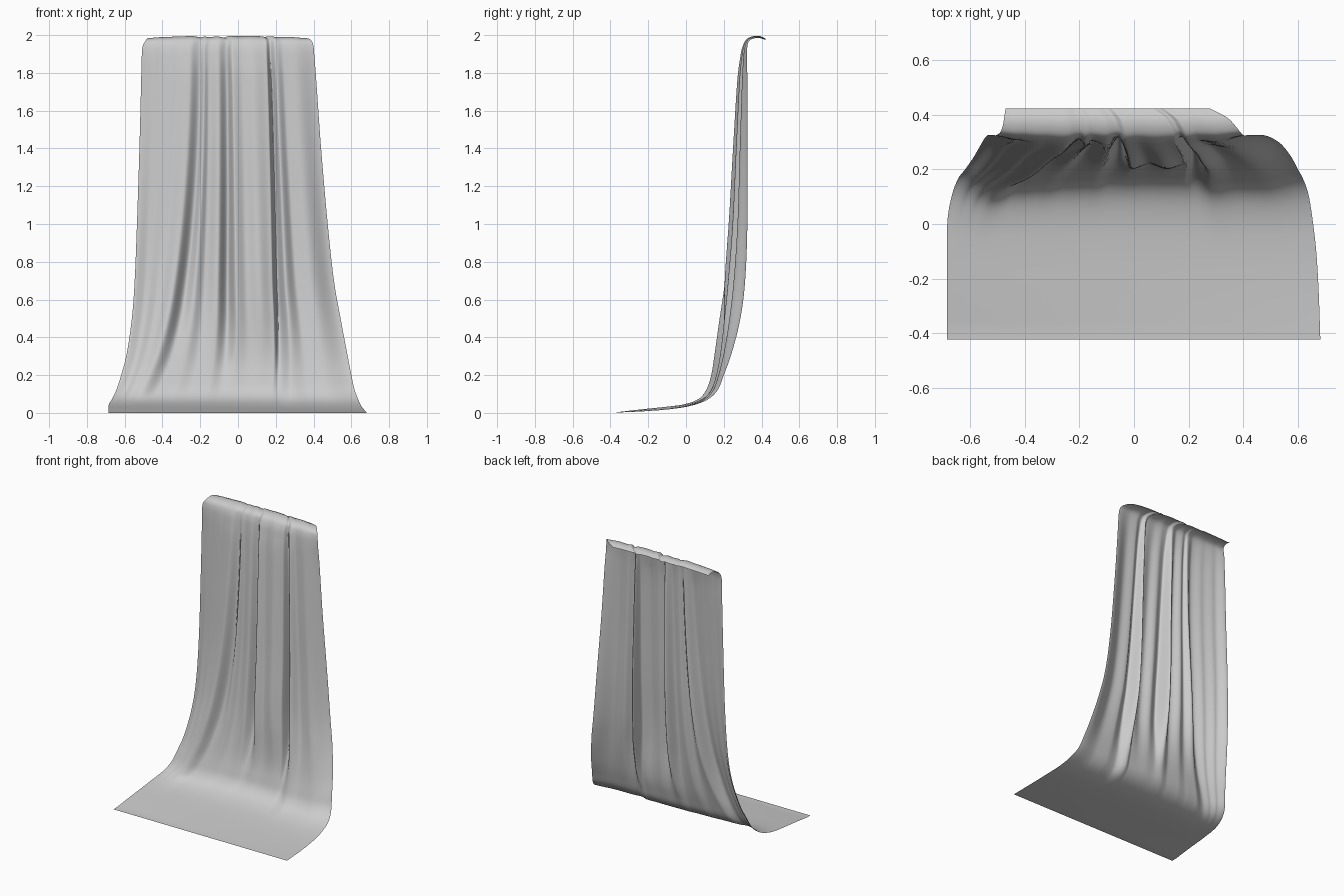
import bpy
import bmesh
import math

cube = bpy.data.objects.get("Cube")
if cube:
    bpy.data.objects.remove(cube, do_unlink=True)

# Rows from the floor hem to the rolled top: rear y, front y, z, left edge x, right edge x
ROWS = [
    (-.422, -.422, 0, -.685, .682),
    (-.25, -.25, .007, -.685, .676),
    (-.1, -.1, .018, -.685, .667),
    (.02, 0, .036, -.682, .653),
    (.11, .07, .068, -.665, .638),
    (.167, .108, .12, -.643, .618),
    (.2, .132, .2, -.618, .6),
    (.243, .147, .32, -.588, .577),
    (.288, .165, .5, -.562, .543),
    (.313, .19, .7, -.547, .508),
    (.325, .22, 1, -.535, .475),
    (.325, .245, 1.4, -.522, .44),
    (.325, .268, 1.75, -.513, .415),
    (.322, .285, 1.88, -.51, .405),
    (.325, .298, 1.94, -.505, .4),
    (.335, .318, 1.973, -.49, .39),
    (.36, .35, 1.988, -.48, .37),
    (.39, .387, 1.99, -.475, .34),
    (.422, .422, 1.978, -.47, .28),
]

# Fold lines: x at the top, x at the foot, depth at the top, depth at the foot (one is foremost)
FOLDS = [
    (-.51, -.66, 0, 0),
    (-.43, -.62, .35, .45),
    (-.34, -.585, .6, .8),
    (-.255, -.545, .85, 1),
    (-.2, -.46, .3, .6),
    (-.18, -.36, .6, .5),
    (-.155, -.27, .4, .35),
    (-.105, -.17, .65, .3),
    (-.06, -.1, .1, .15),
    (-.03, -.03, .95, .12),
    (.02, .04, .75, .1),
    (.08, .12, .95, .1),
    (.15, .18, .75, .12),
    (.172, .21, .05, .05),
    (.2, .29, .75, .55),
    (.24, .38, .4, .4),
    (.3, .48, .5, .4),
    (.405, .64, 0, 0),
]
ROW_STEPS = 7
FOLD_STEPS = 10


def lerp(a, b, t):
    return a + (b - a) * t


def spline(a, b, c, d, t):
    """Smooth curve through b and c."""
    return b + t / 2 * (c - a + t * (2 * a - 5 * b + 4 * c - d + t * (3 * (b - c) + d - a)))


def dense_rows():
    last = len(ROWS) - 1
    for i in range(last):
        near = [ROWS[min(max(i + k, 0), last)] for k in (-1, 0, 1, 2)]
        for s in range(ROW_STEPS):
            yield [spline(*vals, s / ROW_STEPS) for vals in zip(*near)]
    yield ROWS[-1]


def dense_folds():
    """Columns as top fraction, foot fraction, top depth, foot depth."""
    first, final = FOLDS[0], FOLDS[-1]

    def fractions(f):
        return ((f[0] - first[0]) / (final[0] - first[0]),
                (f[1] - first[1]) / (final[1] - first[1]), f[2], f[3])

    for a, b in zip(FOLDS, FOLDS[1:]):
        fa, fb = fractions(a), fractions(b)
        for s in range(FOLD_STEPS):
            t = s / FOLD_STEPS
            ease = t * t * (3 - 2 * t)
            yield (lerp(fa[0], fb[0], t), lerp(fa[1], fb[1], t),
                   lerp(fa[2], fb[2], ease), lerp(fa[3], fb[3], ease))
    yield fractions(final)


# Draped sheet
bm = bmesh.new()
columns = list(dense_folds())
grid = []
for rear, front, z, left, right in dense_rows():
    # Folds fan out gradually, but change depth only close to the floor
    fan = max(0, 1 - z / 2) ** 2
    settle = math.exp(-(z / .45) ** 2)
    # The trailing part rests slightly higher towards the right side
    lift = .015 * max(0, 1 - ((rear + .08) / .3) ** 2)
    line = []
    for top_w, foot_w, top_d, foot_d in columns:
        across = lerp(top_w, foot_w, fan)
        x = lerp(left, right, across)
        y = lerp(rear, front, lerp(top_d, foot_d, settle))
        # Slight gathers along the rolled top
        gather = max(0, z - 1.95) * (top_d - .5) * .3
        height = z + gather + lift * (1 - across)
        line.append(bm.verts.new((x, y, max(0, height))))
    grid.append(line)
for low, high in zip(grid, grid[1:]):
    for i in range(len(low) - 1):
        bm.faces.new((low[i], low[i + 1], high[i + 1], high[i]))

mesh = bpy.data.meshes.new("draped_cloth")
bm.to_mesh(mesh)
bm.free()
cloth = bpy.data.objects.new("draped_cloth", mesh)
bpy.context.collection.objects.link(cloth)

# Plain cloth colour
grey = bpy.data.materials.new("light_grey_cloth")
grey.use_nodes = True
colour = (.6, .6, .6, 1)
grey.diffuse_color = colour
grey.node_tree.nodes["Principled BSDF"].inputs["Base Color"].default_value = colour
mesh.materials.append(grey)

bpy.ops.object.select_all(action="DESELECT")
cloth.select_set(True)
bpy.context.view_layer.objects.active = cloth
bpy.ops.object.shade_smooth_by_angle(angle=math.radians(60))
